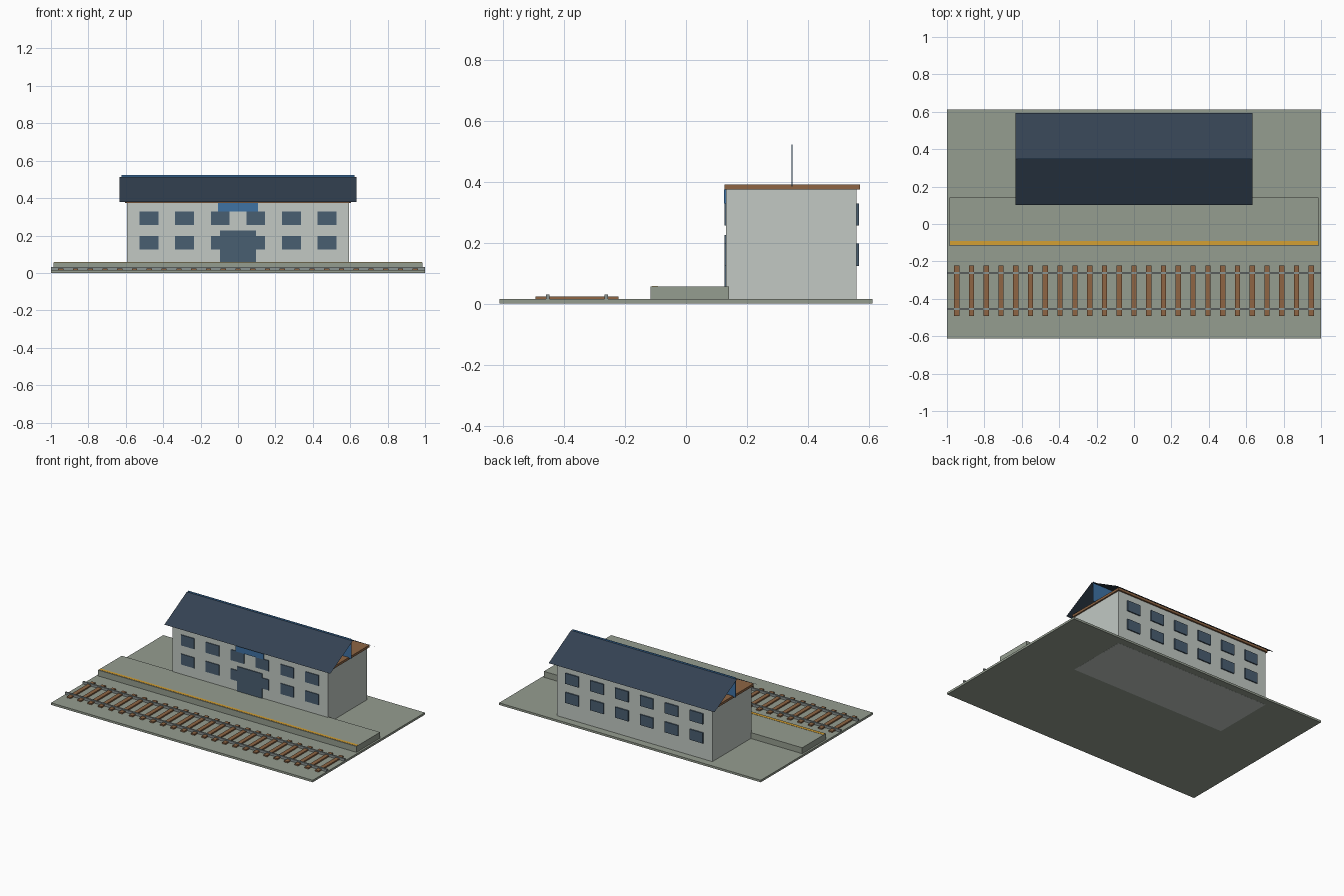
import bpy
import bmesh

if "Cube" in bpy.data.objects:
    bpy.data.objects.remove(bpy.data.objects["Cube"], do_unlink=True)


def linear(c):
    c /= 255
    return c / 12.92 if c <= 0.04045 else ((c + 0.055) / 1.055) ** 2.4


def material(name, r, g, b):
    mat = bpy.data.materials.new(name)
    mat.use_nodes = True
    colour = (linear(r), linear(g), linear(b), 1)
    mat.diffuse_color = colour
    mat.node_tree.nodes["Principled BSDF"].inputs["Base Color"].default_value = colour
    return mat


STONE = material("grey green stone", 149, 157, 144)
WALL = material("pale plaster", 194, 201, 196)
WOOD = material("brown wood", 142, 101, 68)
ROOF = material("dark slate", 52, 66, 82)
GLASS = material("blue grey glass", 73, 94, 113)
BLUE = material("bright blue", 62, 114, 164)
YELLOW = material("safety yellow", 212, 160, 52)
STEEL = material("rail steel", 138, 147, 145)


def finish(name, bm, mat):
    mesh = bpy.data.meshes.new(name)
    bm.to_mesh(mesh)
    bm.free()
    mesh.materials.append(mat)
    obj = bpy.data.objects.new(name, mesh)
    bpy.context.collection.objects.link(obj)
    return obj


def box(name, mat, x, y, z):
    """Box spanning the (low, high) pair on each axis."""
    bm = bmesh.new()
    bmesh.ops.create_cube(bm, size=1)
    for v in bm.verts:
        for i, (low, high) in enumerate((x, y, z)):
            v.co[i] = low if v.co[i] < 0 else high
    return finish(name, bm, mat)


def around(centre, size):
    return centre - size / 2, centre + size / 2


# Ground slab and platform with its warning line
box("ground", STONE, (-1, 1), (-0.612, 0.612), (0.0005, 0.015))
box("platform", STONE, (-0.987, 0.987), (-0.117, 0.141), (0.015, 0.056))
box("platform_line", YELLOW, (-0.985, 0.985), (-0.112, -0.092), (0.056, 0.0575))

# Railway track
for i in range(25):
    box(f"sleeper_{i + 1}", WOOD, around((i - 12) * 0.079, 0.028),
        (-0.493, -0.222), (0.015, 0.024))
for name, y in (("front_rail", -0.454), ("back_rail", -0.262)):
    box(name, STEEL, (-1, 1), around(y, 0.012), (0.015, 0.031))

# Station building
FRONT, BACK = 0.132, 0.56
box("building", WALL, (-0.594, 0.594), (FRONT, BACK), (0, 0.376))

# Two rows of windows on the front and the back
for side, y in (("front", (FRONT - 0.005, FRONT)), ("back", (BACK, BACK + 0.008))):
    for row, z in (("lower", 0.161), ("upper", 0.293)):
        for i in range(6):
            box(f"{side}_{row}_window_{i + 1}", GLASS,
                around((i - 2.5) * 0.19, 0.101), y, around(z, 0.073))

# Entrance and blue name board
box("door", GLASS, (-0.096, 0.096), (FRONT - 0.006, FRONT), (0.056, 0.226))
box("name_board", BLUE, (-0.107, 0.107), (FRONT - 0.007, FRONT), (0.328, 0.375))

# Wooden roof deck and the ridge board standing on it
RIDGE = 0.348
box("roof_deck", WOOD, (-0.604, 0.604), (0.126, 0.571), (0.375, 0.391))
box("ridge_board", BLUE, (-0.624, 0.624), around(RIDGE, 0.003), (0.385, 0.523))

# Thin sloping roof sheets, open at the gables
for name, side in (("front_roof", -1), ("back_roof", 1)):
    bm = bmesh.new()
    eave, top = RIDGE + side * 0.246, RIDGE
    corners = [(-0.634, eave, 0.38), (0.634, eave, 0.38),
               (0.634, top, 0.514), (-0.634, top, 0.514)]
    face = bm.faces.new([bm.verts.new(c) for c in corners])
    face.normal_update()
    if face.normal.z < 0:
        face.normal_flip()
    finish(name, bm, ROOF)
